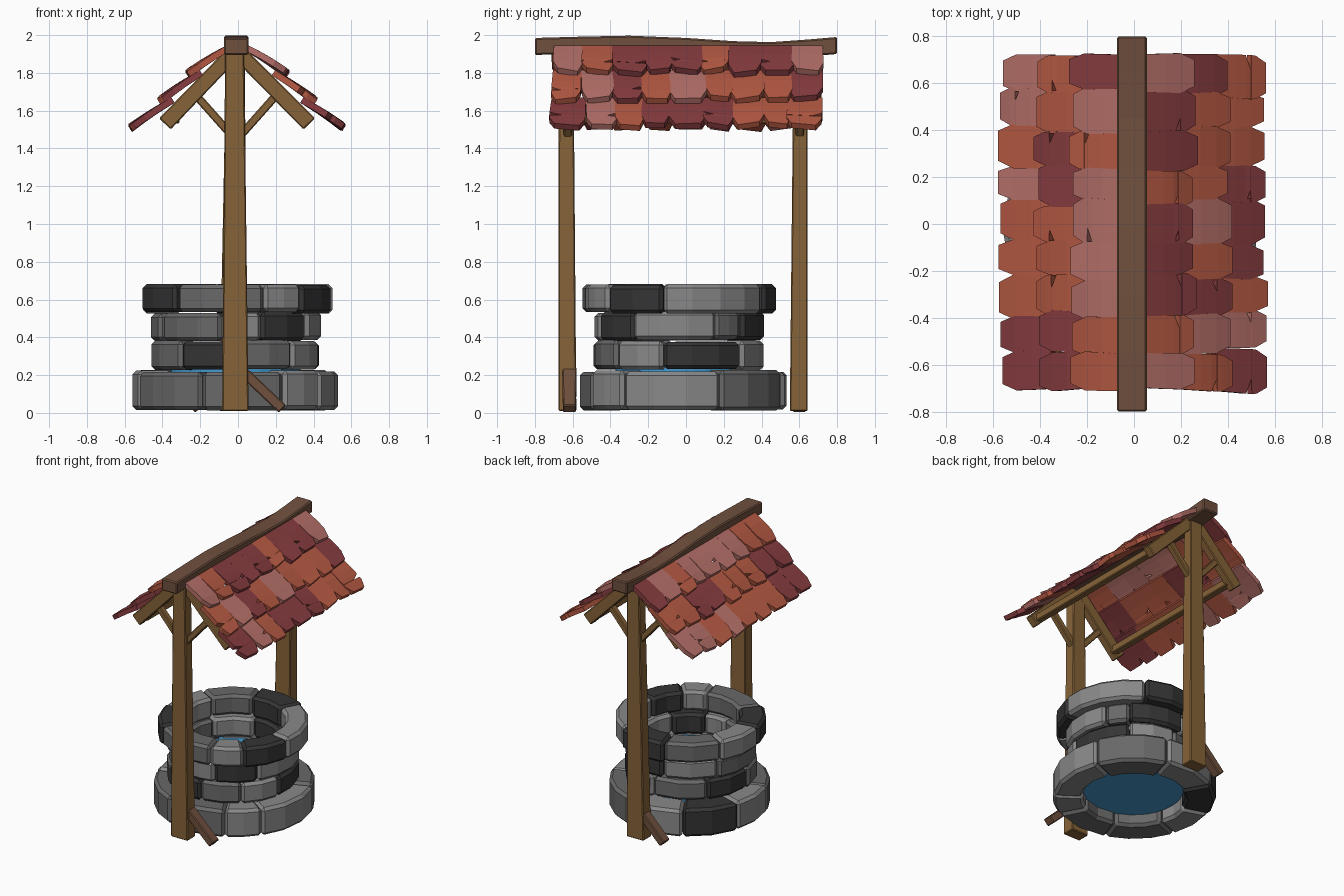
import bpy, bmesh, math, random
from mathutils import Vector

if "Cube" in bpy.data.objects:
    bpy.data.objects.remove(bpy.data.objects["Cube"])

random.seed(4)
J = random.uniform


def material(name, rgb):
    m = bpy.data.materials.new(name)
    m.diffuse_color = (*rgb, 1)
    m.use_nodes = True
    m.node_tree.nodes["Principled BSDF"].inputs["Base Color"].default_value = m.diffuse_color
    return m


WOOD = material("wood", (0.24, 0.125, 0.04))
BROWN = material("dark_wood", (0.16, 0.08, 0.048))
WATER = material("water", (0.06, 0.32, 0.62))
LIGHT = material("stone_light", (0.25, 0.25, 0.25))
MID = material("stone_mid", (0.14, 0.14, 0.14))
DARK = material("stone_dark", (0.035, 0.035, 0.035))
TILES = [material("tile_orange", (0.46, 0.10, 0.055)),
         material("tile_red", (0.24, 0.045, 0.05)),
         material("tile_pink", (0.46, 0.16, 0.14))]


def loft(name, sections, mat, bevel=0.0):
    """Solid through a row of four-cornered sections, capped at both ends."""
    bm = bmesh.new()
    rows = [[bm.verts.new(p) for p in s] for s in sections]
    for a, b in zip(rows, rows[1:]):
        for i in range(4):
            k = (i + 1) % 4
            bm.faces.new((a[i], a[k], b[k], b[i]))
    bm.faces.new(rows[0])
    bm.faces.new(rows[-1])
    bmesh.ops.recalc_face_normals(bm, faces=bm.faces)
    me = bpy.data.meshes.new(name)
    bm.to_mesh(me)
    bm.free()
    me.materials.append(mat)
    ob = bpy.data.objects.new(name, me)
    bpy.context.collection.objects.link(ob)
    if bevel:
        mod = ob.modifiers.new("edges", 'BEVEL')
        mod.width, mod.segments = bevel, 1
        mod.limit_method, mod.angle_limit = 'ANGLE', math.radians(40)
    return ob


def beam(name, p0, p1, s0, s1, mat):
    """Tapered timber; sizes are (across, along the side axis)."""
    p0, p1 = Vector(p0), Vector(p1)
    d = (p1 - p0).normalized()
    side = Vector((1, 0, 0)) if abs(d.y) > 0.9 else Vector((0, 1, 0))
    other = d.cross(side).normalized()
    secs = []
    for p, (a, b) in ((p0, s0), (p1, s1)):
        secs.append([p + other * a / 2 * i + side * b / 2 * k
                     for i, k in ((-1, -1), (1, -1), (1, 1), (-1, 1))])
    return loft(name, secs, mat, 0.006)


# Stone courses: centre, z0, z1, inner radius, outer radius, seam angles, shades
L, M, D = LIGHT, MID, DARK
COURSES = [
    ((-.015, -.02), 0.015, 0.22, 0.35, 0.55, [-109, -62, -35, 22, 75, 120, 162, 200], [M, L, L, M, L, D, L, M]),
    ((-.012, -.037), 0.228, 0.38, 0.315, 0.447, [-130, -85, -48, -11, 48, 90, 140, 185], [D, M, L, D, L, M, D, M]),
    ((-.012, -.037), 0.384, 0.53, 0.315, 0.443, [-153, -100, -72, -33, 26, 48, 100, 150], [M, L, D, L, M, D, L, M]),
    ((.0, -.043), 0.53, 0.68, 0.345, 0.51, [-130, -74, -48, -9, 62, 105, 150, 190], [M, L, D, L, D, M, L, D]),
]
for (cx, cy), z0, z1, ri, ro, seams, shades in COURSES:
    for i, a0 in enumerate(seams):
        a1 = seams[i + 1] if i < len(seams) - 1 else seams[0] + 360
        n = max(2, round((a1 - a0) / 20))
        r_in, r_out = ri + J(-.008, .008), ro + J(-.008, .012)
        lo, hi = z0 + J(-.005, .005), z1 + J(-.005, .008)
        secs = []
        for k in range(n + 1):
            a = math.radians(a0 + 0.15 + (a1 - a0 - 0.3) * k / n)
            c, s = math.cos(a), math.sin(a)
            secs.append([(cx + r * c, cy + r * s, z) for r, z in
                         ((r_in, lo), (r_out, lo), (r_out, hi), (r_in, hi))])
        loft("well_stone", secs, shades[i], 0.02)

# Water filling the shaft
bpy.ops.mesh.primitive_cylinder_add(vertices=32, radius=0.345, depth=0.27, location=(-.013, -.028, 0.235))
bpy.context.object.name = "water"
bpy.context.object.data.materials.append(WATER)

# Posts
beam("front_post", (-0.014, -0.628, 0.01), (-0.018, -0.635, 1.92), (0.14, 0.095), (0.10, 0.078), WOOD)
beam("back_post", (-0.03, 0.597, 0.01), (-0.012, 0.607, 1.92), (0.14, 0.095), (0.10, 0.075), WOOD)

# Slanted foot braces, one on each post
for y, s in ((-0.617, 1), (0.6, -1)):
    beam("foot_brace", (0.03 * s - 0.01, y, 0.225), (0.24 * s - 0.005, y, 0.021),
         (0.055, 0.075), (0.055, 0.07), BROWN)

# Rafters, knee braces and eave purlins
for s in (-1, 1):
    for y in (-0.625, 0.603):
        beam("rafter", (0.02 * s - 0.01, y, 1.90), (0.382 * s - 0.005, y, 1.53),
             (0.08, 0.06), (0.085, 0.06), WOOD)
        beam("knee_brace", (0.02 * s - 0.01, y, 1.465), (0.22 * s - 0.01, y, 1.69),
             (0.043, 0.045), (0.043, 0.045), WOOD)
    beam("purlin", (0.335 * s, -0.62, 1.56), (0.335 * s, 0.60, 1.56), (0.055, 0.05), (0.055, 0.05), WOOD)

# Wavy ridge beam: y and height of the top
RIDGE = [(-0.8, 1.985), (-0.55, 1.992), (-0.3, 1.997), (0, 1.985), (0.25, 1.968), (0.45, 1.963), (0.65, 1.977), (0.8, 1.99)]
loft("ridge_beam", [[(-0.073, y, z - 0.09), (0.055, y, z - 0.09), (0.055, y, z), (-0.073, y, z)]
                    for y, z in RIDGE], BROWN, 0.008)

# Roof tiles: each row runs from (x, z) at its upper to its lower edge
ROWS = [(0.05, 1.95, 0.265, 1.815), (0.20, 1.815, 0.415, 1.67), (0.35, 1.67, 0.565, 1.53)]
PLAIN = [(0, 1.0, 0), (.4, 1.04, 0), (.72, 1.06, 0), (1, .72, 0)]
NOTCHED = [(0, 1.0, 0), (.4, 1.03, 0), (.60, 1.05, 0), (.70, 1.05, .35), (.71, 1.05, 0), (.8, 1.03, 0), (1, .72, 0)]
COUNT = 9
PITCH = 1.425 / COUNT
for s in (-1, 1):
    for x0, z0, x1, z1 in ROWS:
        edges = [-0.705 + PITCH * k + (J(-.018, .018) if 0 < k < COUNT else J(-.008, .008))
                 for k in range(COUNT + 1)]
        for ya, yb in zip(edges, edges[1:]):
            w, mid = yb - ya, (ya + yb) / 2
            notch_side = random.choice((-1, 1))
            skew, reach, tilt = J(-.012, .012), J(-.015, .012), J(-.01, .01)
            secs = []
            for u, width, cut in (NOTCHED if random.random() < 0.3 else PLAIN):
                x = x0 + (x1 + reach - x0) * u
                z = z0 + (z1 - reach * .65 - z0) * u + 0.005 * math.sin(math.pi * u)
                half = w * width / 2
                y_l = mid + skew * u - half + (cut * w if notch_side < 0 else 0)
                y_r = mid + skew * u + half - (cut * w if notch_side > 0 else 0)
                dx, dz = -0.018, -0.028
                xs = x * s - 0.003
                secs.append([(xs, y_l, z - tilt * u), (xs, y_r, z + tilt * u),
                             (xs + dx * s, y_r, z + dz + tilt * u), (xs + dx * s, y_l, z + dz - tilt * u)])
            loft("roof_tile", secs, random.choice((TILES[0], TILES[0], TILES[1], TILES[2])))
